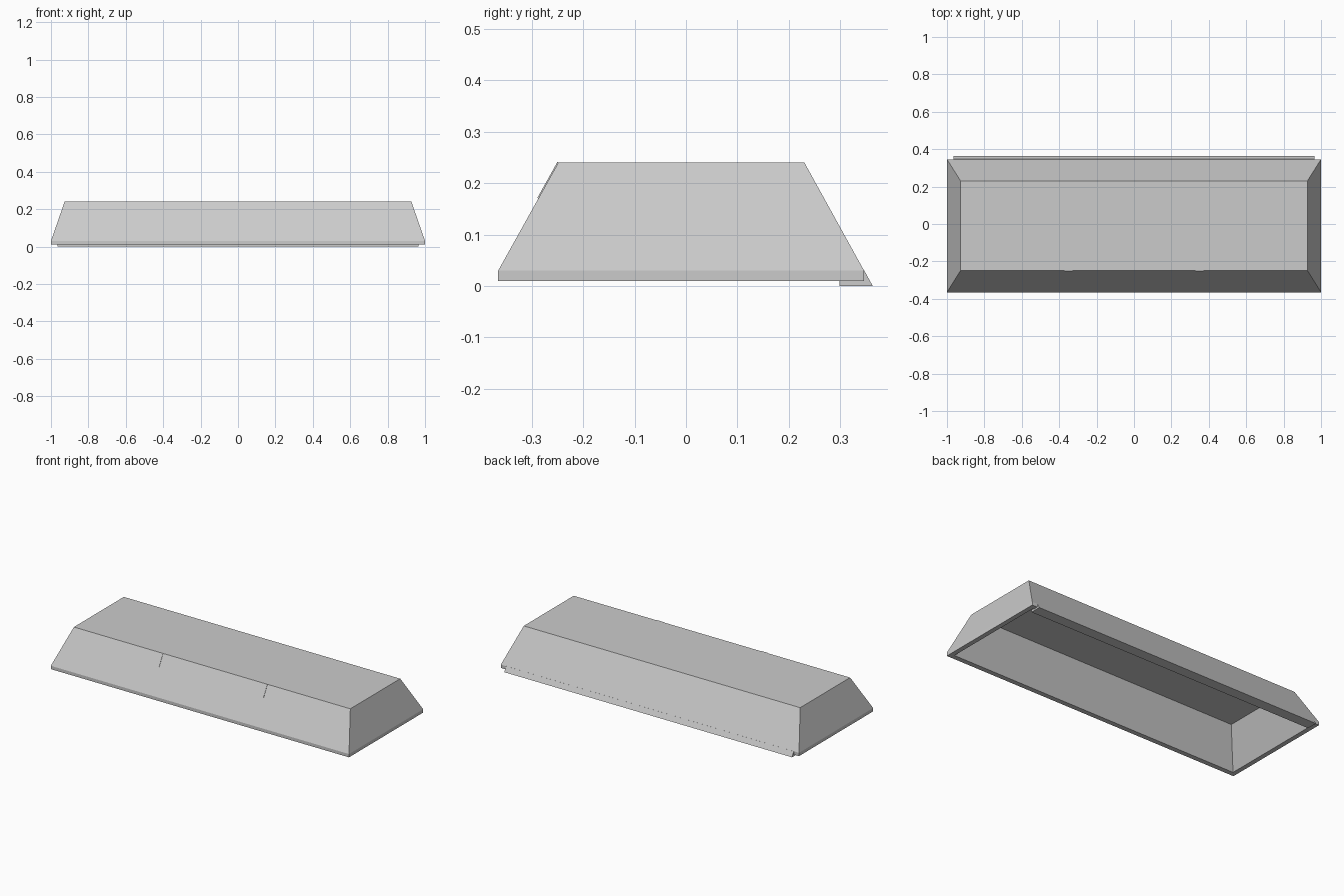
import bpy, bmesh

cube = bpy.data.objects.get("Cube")
if cube:
    bpy.data.objects.remove(cube, do_unlink=True)

grey = bpy.data.materials.new("light_grey")
grey.use_nodes = True
colour = (0.6, 0.6, 0.6, 1)
grey.diffuse_color = colour
grey.node_tree.nodes["Principled BSDF"].inputs["Base Color"].default_value = colour


def loft(name, rings):
    """Skin a list of closed point loops and cap both ends."""
    bm = bmesh.new()
    loops = [[bm.verts.new(p) for p in ring] for ring in rings]
    for a, b in zip(loops, loops[1:]):
        for i in range(len(a)):
            j = (i + 1) % len(a)
            bm.faces.new((a[i], a[j], b[j], b[i]))
    bm.faces.new(loops[0])
    bm.faces.new(loops[-1])
    bmesh.ops.recalc_face_normals(bm, faces=bm.faces)
    mesh = bpy.data.meshes.new(name)
    bm.to_mesh(mesh)
    bm.free()
    mesh.materials.append(grey)
    obj = bpy.data.objects.new(name, mesh)
    bpy.context.collection.objects.link(obj)
    return obj


def rect(x, front, back, z):
    return [(-x, front, z), (x, front, z), (x, back, z), (-x, back, z)]


def extrude_x(name, profile, x0, x1):
    return loft(name, [[(x, y, z) for y, z in profile] for x in (x0, x1)])


# Hollow tapered hood: ceiling, inner rim, outer rim, top of rim, roof
loft("hood_shell", [
    rect(0.87, -0.228, 0.21, 0.22),
    rect(0.972, -0.335, 0.315, 0.01),
    rect(1.0, -0.365, 0.346, 0.01),
    rect(1.0, -0.365, 0.346, 0.03),
    rect(0.927, -0.248, 0.23, 0.24),
])

# Rear lip that carries the back slope down to the ground
extrude_x("rear_lip", [(0.298, 0), (0.363, 0), (0.3465, 0.03),
                       (0.33, 0.03), (0.298, 0.01)], -0.965, 0.965)

# Two thin tabs lying on the upper front slope
tab = [(-0.248, 0.24), (-0.287, 0.17), (-0.289, 0.171), (-0.25, 0.241)]
for side, name in ((-1, "right_tab"), (1, "left_tab")):
    extrude_x(name, tab, side * 0.35 - 0.022, side * 0.35 + 0.022)
